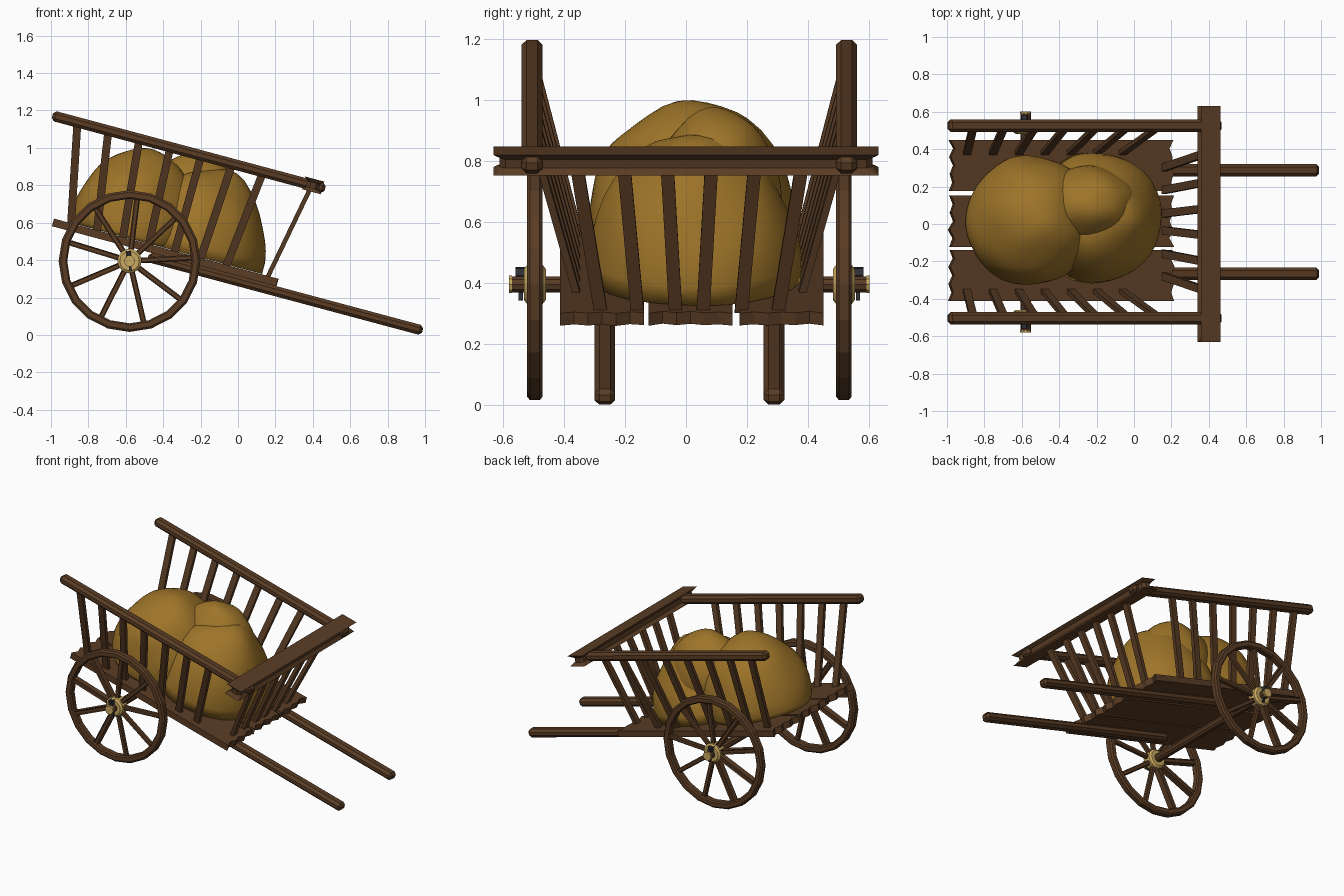
import bpy, bmesh, math, random
from mathutils import Vector, Matrix, noise

if "Cube" in bpy.data.objects:
    bpy.data.objects.remove(bpy.data.objects["Cube"])

random.seed(4)

def mat(name, c):
    m = bpy.data.materials.new(name)
    m.diffuse_color = (*c, 1)
    m.use_nodes = True
    m.node_tree.nodes["Principled BSDF"].inputs["Base Color"].default_value = m.diffuse_color
    return m

WOOD = mat("brown_wood", (0.10, 0.045, 0.018))
HAY = mat("golden_hay", (0.34, 0.175, 0.022))
BRASS = mat("brass", (0.60, 0.41, 0.12))
IRON = mat("dark_iron", (0.03, 0.033, 0.042))

# cart frame: x along the bed, z normal to it, tipped 15 degrees forward
CY = 0.011
TILT = Matrix.Translation((-0.985, CY, 0.622)) @ Matrix.Rotation(math.radians(15), 4, 'Y')
WORLD = Matrix.Identity(4)

def finish(bm, name, material, matrix=WORLD):
    bmesh.ops.recalc_face_normals(bm, faces=bm.faces)
    me = bpy.data.meshes.new(name)
    bm.to_mesh(me)
    bm.free()
    me.materials.append(material)
    ob = bpy.data.objects.new(name, me)
    ob.matrix_world = matrix
    bpy.context.collection.objects.link(ob)
    return ob

def beam(name, a, b, w, h, side=(0, 1, 0), bevel=0.0, matrix=WORLD, material=WOOD):
    """Chamfered bar from a to b; w is measured along side."""
    a, b = Vector(a), Vector(b)
    x = (b - a).normalized()
    z = x.cross(Vector(side)).normalized()
    y = z.cross(x)
    rot = Matrix((x, y, z)).transposed().to_4x4()
    bm = bmesh.new()
    bmesh.ops.create_cube(bm, size=1)
    bm.transform(Matrix.Translation((a + b) / 2) @ rot @ Matrix.Diagonal(((b - a).length, w, h, 1)))
    if bevel:
        bmesh.ops.bevel(bm, geom=bm.edges[:], offset=bevel, segments=1, affect='EDGES')
    return finish(bm, name, material, matrix)

def lathe(name, profile, n, centre, material):
    """Closed (radius, y) profile turned around the y axis."""
    bm = bmesh.new()
    rings = [[bm.verts.new((r * math.cos(t), y, r * math.sin(t))) for r, y in profile]
             for t in (2 * math.pi * i / n for i in range(n))]
    k = len(profile)
    for i in range(n):
        p, q = rings[i], rings[(i + 1) % n]
        for j in range(k):
            bm.faces.new((p[j], p[(j + 1) % k], q[(j + 1) % k], q[j]))
    bmesh.ops.remove_doubles(bm, verts=bm.verts, dist=1e-5)
    return finish(bm, name, material, Matrix.Translation(centre))

# bed planks with ragged ends
for i, y in enumerate((-0.286, 0.004, 0.302)):
    w = 0.137
    steps = [-w + 2 * w * k / 6 for k in range(7)]
    rag = lambda k: (0.018 if k % 2 else 0) + random.uniform(0, 0.012)
    outline = [(1.245 - rag(k), s) for k, s in enumerate(steps)]
    outline += [(rag(k), s) for k, s in reversed(list(enumerate(steps)))]
    bm = bmesh.new()
    f = bm.faces.new([bm.verts.new((u, y + s, 0)) for u, s in outline])
    ext = bmesh.ops.extrude_face_region(bm, geom=[f])
    bmesh.ops.translate(bm, vec=(0, 0, -0.042),
                        verts=[v for v in ext['geom'] if isinstance(v, bmesh.types.BMVert)])
    finish(bm, f"bed_plank_{i}", WOOD, TILT)

for s, tag in ((-1, "near"), (1, "far")):
    # shaft and top rail
    beam(f"shaft_{tag}", (0.54, s * 0.277, -0.068), (2.06, s * 0.277, -0.068),
         0.068, 0.054, bevel=0.016, matrix=TILT)
    beam(f"top_rail_{tag}", (-0.15, s * 0.515, 0.53), (1.36, s * 0.515, 0.53),
         0.068, 0.056, bevel=0.016, matrix=TILT)
    # side slats fanning outwards
    for i in range(7):
        beam(f"side_slat_{tag}_{i}", (0.098 + 0.143 * i, s * 0.368, -0.01),
             (-0.01 + 0.171 * i, s * 0.51, 0.525), 0.024, 0.042, matrix=TILT)
    # front slats
    for i, (b, t) in enumerate(((0.045, 0.073), (0.17, 0.215), (0.29, 0.37))):
        beam(f"front_slat_{tag}_{i}", (1.185, s * b, -0.01), (1.285, s * t, 0.52),
             0.043, 0.024, matrix=TILT)

# front cross bar
beam("front_cross_bar", (1.293, -0.622, 0.53), (1.293, 0.60, 0.53), 0.07, 0.07,
     side=(1, 0, 0), bevel=0.02, matrix=TILT)

# axle
AX, AZ = -0.58, 0.395
lathe("axle", [(0, -0.583), (0.028, -0.583), (0.028, 0.583), (0, 0.583)], 10, (AX, CY, AZ), WOOD)

for s, tag in ((-1, "near"), (1, "far")):
    c = Vector((AX, CY + s * 0.506, AZ))
    # rim
    lathe(f"wheel_rim_{tag}", [(0.333, -0.016), (0.341, -0.025), (0.368, -0.025), (0.379, -0.016),
                               (0.379, 0.016), (0.368, 0.025), (0.341, 0.025), (0.333, 0.016)],
          20, c, WOOD)
    # hub and axle end cap
    lathe(f"wheel_hub_{tag}", [(0, -0.036), (0.052, -0.036), (0.065, -0.026),
                               (0.065, 0.026), (0.052, 0.036), (0, 0.036)], 14, c, BRASS)
    lathe(f"axle_cap_{tag}", [(0, -0.005), (0.03, -0.005), (0.03, 0.005), (0, 0.005)],
          10, (AX, CY + s * 0.585, AZ), BRASS)
    # spokes
    for k in range(9):
        t = math.radians(3 + 40 * k)
        d = Vector((math.cos(t), 0, math.sin(t)))
        beam(f"spoke_{tag}_{k}", c + d * 0.05, c + d * 0.34, 0.028, 0.03, bevel=0.006)
    # linch pin with a small head
    p = Vector((AX, CY + s * 0.552, AZ))
    beam(f"linch_pin_{tag}", p + Vector((0.006, 0, -0.052)), p + Vector((-0.006, 0, 0.05)),
         0.014, 0.014, material=IRON)
    beam(f"pin_head_{tag}", p + Vector((-0.004, 0, 0.028)), p + Vector((-0.006, 0, 0.052)),
         0.026, 0.024, bevel=0.005, material=IRON)

# hay heap: rounded lumps flattened onto the bed
lumps = (((0.42, 0.01, 0.08), (0.335, 0.345, 0.41)),
         ((0.79, 0.02, 0.00), (0.36, 0.345, 0.49)),
         ((0.70, 0.09, 0.25), (0.26, 0.21, 0.285)))
for i, (centre, radii) in enumerate(lumps):
    bm = bmesh.new()
    bmesh.ops.create_icosphere(bm, subdivisions=4, radius=1)
    for v in bm.verts:
        k = 1 + 0.05 * noise.noise(v.co * 1.8 + Vector((7 * i, 3, 1)))
        v.co = Vector([c + r * q * k for c, r, q in zip(centre, radii, v.co)])
        v.co.z = max(v.co.z, 0.002)
    ob = finish(bm, f"hay_lump_{i}", HAY, TILT)
    for f in ob.data.polygons:
        f.use_smooth = True
